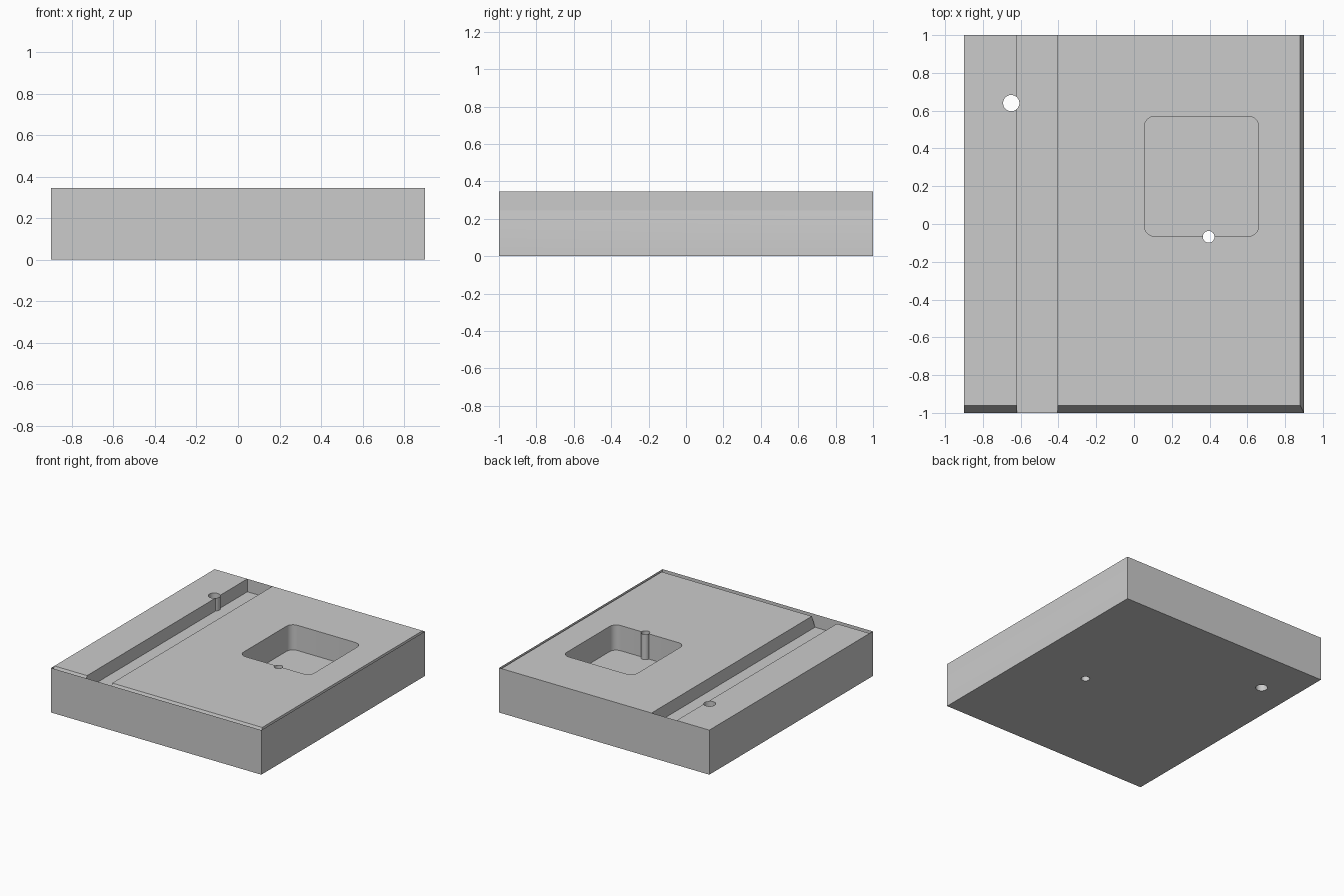
import bpy, bmesh, math

if "Cube" in bpy.data.objects:
    bpy.data.objects.remove(bpy.data.objects["Cube"])

X, Y, H = 0.9, 1.0, 0.345
GROOVE_Z, POCKET_Z = 0.245, 0.15

grey = bpy.data.materials.new("plain grey")
grey.use_nodes = True
grey.diffuse_color = (0.6, 0.6, 0.6, 1)
grey.node_tree.nodes["Principled BSDF"].inputs["Base Color"].default_value = (0.6, 0.6, 0.6, 1)


def loft(name, rings, caps=True):
    """Join stacked rings of points, counter-clockwise from above."""
    bm = bmesh.new()
    loops = [[bm.verts.new(p) for p in ring] for ring in rings]
    n = len(loops[0])
    for low, high in zip(loops, loops[1:]):
        for i in range(n):
            j = (i + 1) % n
            bm.faces.new((low[i], low[j], high[j], high[i]))
    if caps:
        bm.faces.new(loops[0][::-1])
        bm.faces.new(loops[-1])
    mesh = bpy.data.meshes.new(name)
    bm.to_mesh(mesh)
    bm.free()
    mesh.materials.append(grey)
    ob = bpy.data.objects.new(name, mesh)
    bpy.context.collection.objects.link(ob)
    return ob


def rect(x0, x1, y0, y1, z):
    return [(x0, y0, z), (x1, y0, z), (x1, y1, z), (x0, y1, z)]


def circle(cx, cy, r, z, n=48):
    return [(cx + r * math.cos(math.tau * i / n), cy + r * math.sin(math.tau * i / n), z)
            for i in range(n)]


def rounded_rect(x0, x1, y0, y1, r, z, steps=8):
    centres = [(x1 - r, y1 - r), (x0 + r, y1 - r), (x0 + r, y0 + r), (x1 - r, y0 + r)]
    return [(cx + r * math.cos((q + s / steps) * math.pi / 2),
             cy + r * math.sin((q + s / steps) * math.pi / 2), z)
            for q, (cx, cy) in enumerate(centres) for s in range(steps + 1)]


def activate(ob):
    bpy.ops.object.select_all(action='DESELECT')
    ob.select_set(True)
    bpy.context.view_layer.objects.active = ob


def cut(target, cutter):
    cutter.hide_render = True
    mod = target.modifiers.new("cut", 'BOOLEAN')
    mod.operation = 'DIFFERENCE'
    mod.solver = 'EXACT'
    mod.object = cutter
    activate(target)
    bpy.ops.object.modifier_apply(modifier=mod.name)
    bpy.data.objects.remove(cutter)


# Main block, its top edge sloped along the front and right
block = loft("block", [rect(-X, X, -Y, Y, 0), rect(-X, X, -Y, Y, GROOVE_Z),
                       rect(-X, X - 0.02, -Y + 0.04, Y, H)])

# Long groove and rounded pocket
cut(block, loft("groove_cutter", [rect(-0.62, -0.405, -1.2, 1.2, z) for z in (GROOVE_Z, 0.5)]))
cut(block, loft("pocket_cutter", [rounded_rect(0.055, 0.66, -0.065, 0.57, 0.055, z)
                                  for z in (POCKET_Z, 0.5)]))

# Through holes with thin sleeves that stand clear in the groove and pocket
parts = [block]
for name, cx, cy, r in (("large", -0.65, 0.64, 0.043), ("small", 0.395, -0.068, 0.031)):
    cut(block, loft(name + "_cutter", [circle(cx, cy, r, z) for z in (-0.1, 0.5)]))
    parts.append(loft(name + "_hole_sleeve",
                      [circle(cx, cy, r - 0.0005, z) for z in (0, H)], caps=False))

# Paper-thin outer wall closing the groove ends and edge gaps
loft("outer_wall", [rect(-X, X, -Y, Y, z) for z in (GROOVE_Z, H)], caps=False)

for ob in parts:
    activate(ob)
    bpy.ops.object.shade_smooth_by_angle(angle=math.radians(20))
